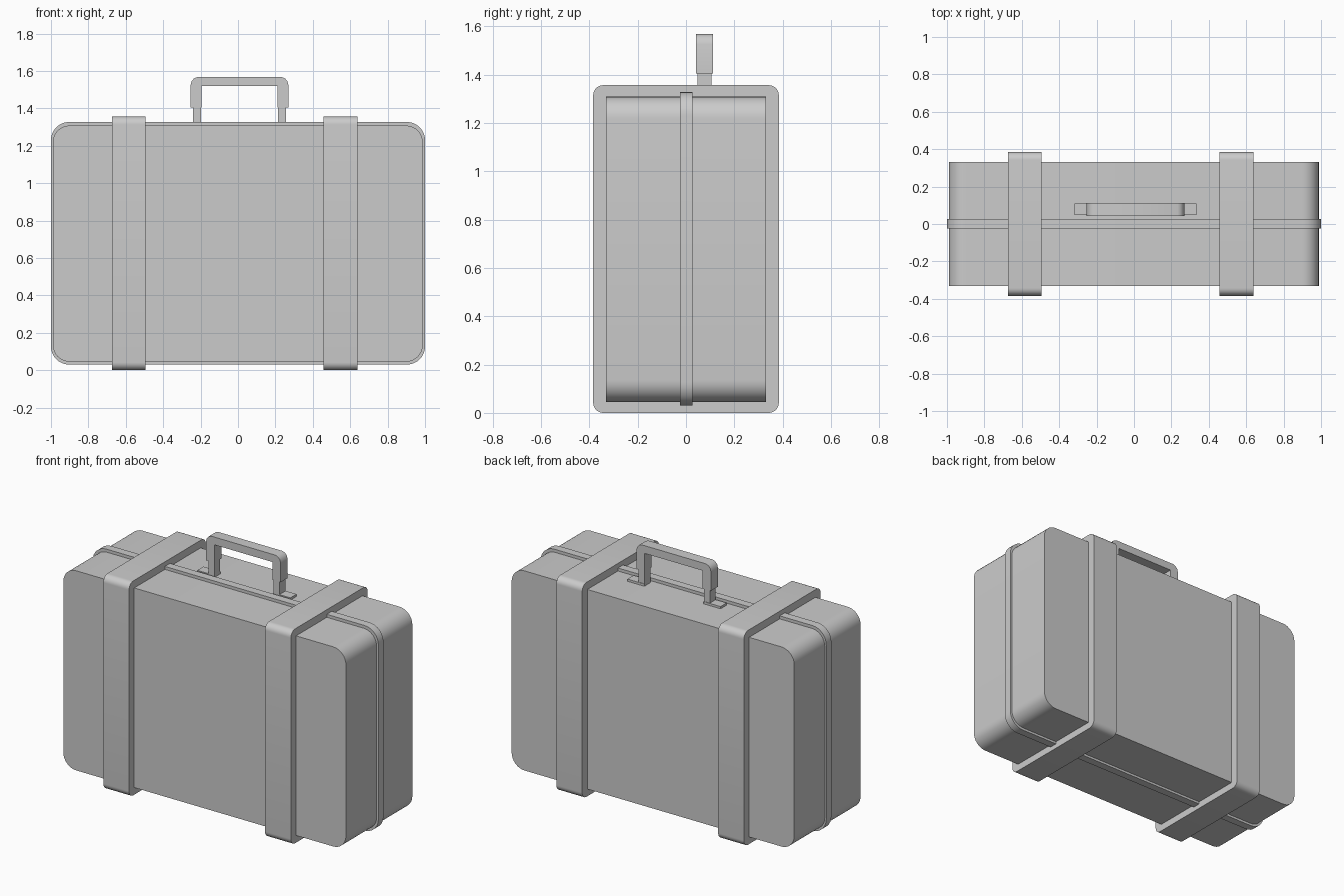
import bpy, bmesh, math

if "Cube" in bpy.data.objects:
    bpy.data.objects.remove(bpy.data.objects["Cube"])


def rounded_rect(a0, a1, b0, b1, r, seg=8):
    """Outline of a rounded rectangle as (a, b) points."""
    corners = [(a1 - r, b1 - r, 0), (a0 + r, b1 - r, 90),
               (a0 + r, b0 + r, 180), (a1 - r, b0 + r, 270)]
    pts = []
    for ca, cb, start in corners:
        for i in range(seg + 1):
            t = math.radians(start + 90 * i / seg)
            pts.append((ca + r * math.cos(t), cb + r * math.sin(t)))
    return pts


def finish(name, bm):
    bmesh.ops.recalc_face_normals(bm, faces=bm.faces)
    me = bpy.data.meshes.new(name)
    bm.to_mesh(me)
    bm.free()
    ob = bpy.data.objects.new(name, me)
    bpy.context.collection.objects.link(ob)
    bpy.ops.object.select_all(action='DESELECT')
    ob.select_set(True)
    bpy.context.view_layer.objects.active = ob
    bpy.ops.object.shade_smooth_by_angle(angle=math.radians(35))
    return ob


def extrude(name, to3d, d0, d1, outer, inner=None):
    """Extrude an outline from d0 to d1; an inner outline makes it a hoop."""
    bm = bmesh.new()
    loops = [[bm.verts.new(to3d(a, b, d)) for a, b in outer] for d in (d0, d1)]
    if inner:
        loops += [[bm.verts.new(to3d(a, b, d)) for a, b in inner] for d in (d1, d0)]
        pairs = [(0, 1), (1, 2), (2, 3), (3, 0)]
    else:
        pairs = [(0, 1)]
        bm.faces.new(loops[0])
        bm.faces.new(loops[1])
    n = len(outer)
    for p, q in pairs:
        for i in range(n):
            j = (i + 1) % n
            bm.faces.new((loops[p][i], loops[p][j], loops[q][j], loops[q][i]))
    return finish(name, bm)


def box(name, x0, x1, y0, y1, z0, z1):
    return extrude(name, along_y, y0, y1, [(x0, z0), (x1, z0), (x1, z1), (x0, z1)])


def along_y(a, b, d):
    return (a, d, b)


def along_x(a, b, d):
    return (d, a, b)


# Case body
extrude("case_body", along_y, -0.332, 0.332,
        rounded_rect(-0.99, 0.988, 0.045, 1.308, 0.09))

# Raised rim around the middle seam
extrude("seam_rim", along_y, -0.025, 0.026,
        rounded_rect(-1.0, 1.0, 0.03, 1.327, 0.097),
        rounded_rect(-0.975, 0.975, 0.06, 1.295, 0.08))

# Two wide straps wrapped around the case
for side, x0, x1 in (("left", -0.674, -0.494), ("right", 0.458, 0.639)):
    extrude(side + "_strap", along_x, x0, x1,
            rounded_rect(-0.384, 0.384, 0.0, 1.356, 0.042),
            rounded_rect(-0.328, 0.328, 0.05, 1.304, 0.01))

# Handle grip: an upside-down U with softened outer corners
cx = 0.008
half = [(0.203, 1.405), (0.203, 1.518)]
outer_half = [(0.225, 1.567), (0.243, 1.560), (0.256, 1.545), (0.261, 1.525), (0.261, 1.405)]
right = outer_half + half
left = [(-x, z) for x, z in reversed(right)]
extrude("handle_grip", along_y, 0.042, 0.112,
        [(cx + x, z) for x, z in right + left])

# Handle posts and their mounting plates
for side, s in (("left", -1), ("right", 1)):
    px = sorted((cx + s * 0.207, cx + s * 0.249))
    box(side + "_handle_post", *px, 0.047, 0.106, 1.30, 1.41)
    px = sorted((cx + s * 0.207, cx + s * 0.326))
    box(side + "_handle_plate", *px, 0.047, 0.109, 1.30, 1.322)
